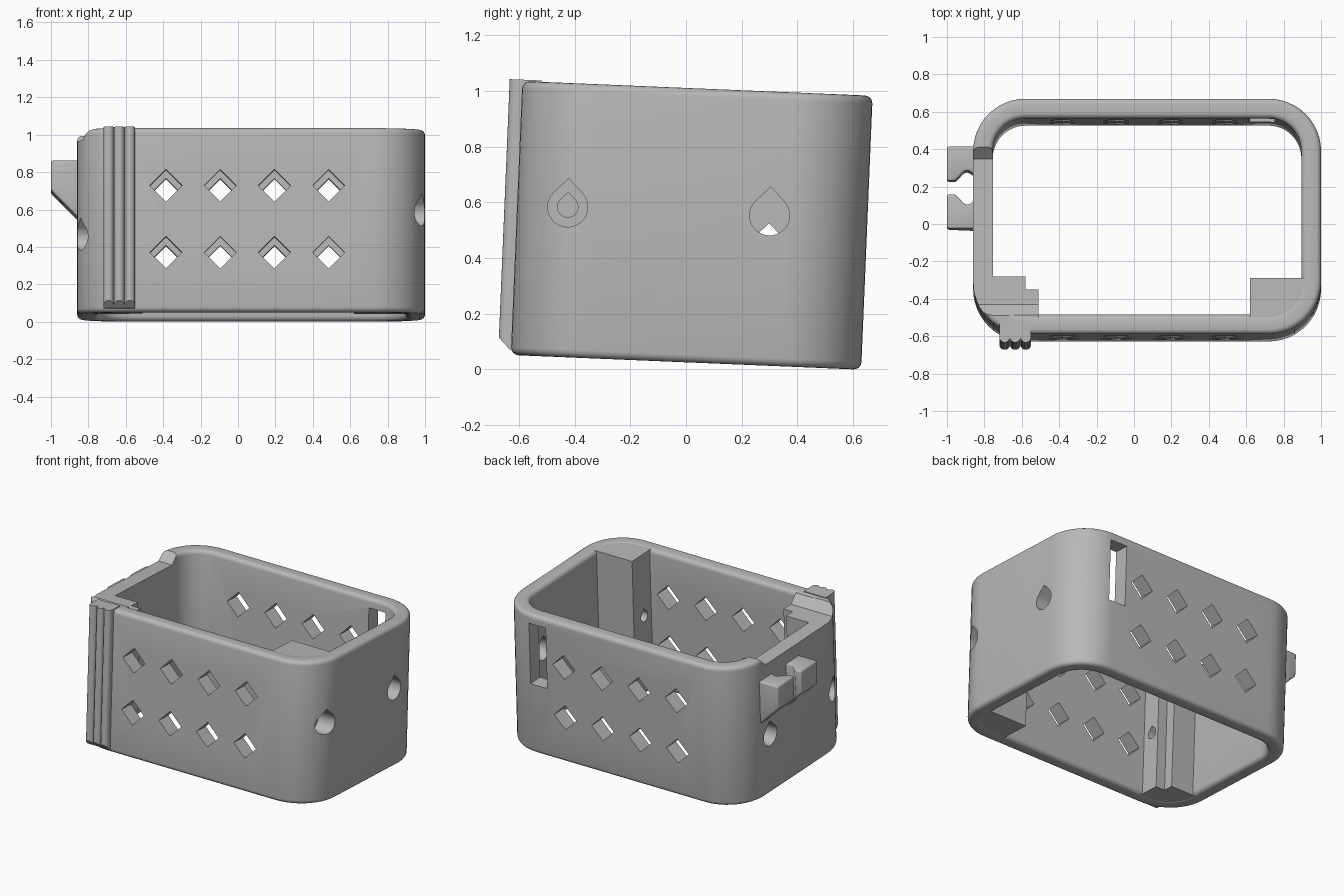
import bpy
import bmesh
from math import sin, cos, pi, radians
from mathutils import Matrix, Vector

cube = bpy.data.objects.get("Cube")
if cube:
    bpy.data.objects.remove(cube, do_unlink=True)

# Single plain grey
GREY = (0.48, 0.48, 0.48, 1)
grey = bpy.data.materials.new("plain_grey")
grey.use_nodes = True
grey.diffuse_color = GREY
grey.node_tree.nodes["Principled BSDF"].inputs["Base Color"].default_value = GREY

X0, X1, DEPTH, HEIGHT = -0.86, 1.0, 0.63, 0.985
WALL, CORNER, EDGE = 0.105, 0.28, 0.028
TILT = Matrix.Translation((0, 0, 0.0255)) @ Matrix.Rotation(radians(-2.4), 4, "X")


def make_object(name, bm):
    bmesh.ops.recalc_face_normals(bm, faces=bm.faces[:])
    mesh = bpy.data.meshes.new(name)
    bm.to_mesh(mesh)
    bm.free()
    mesh.materials.append(grey)
    obj = bpy.data.objects.new(name, mesh)
    bpy.context.collection.objects.link(obj)
    return obj


def rounded_rect(x0, x1, y0, y1, r, n):
    corners = [(x1 - r, y1 - r), (x0 + r, y1 - r), (x0 + r, y0 + r), (x1 - r, y0 + r)]
    return [(cx + r * cos(pi / 2 * (q + i / n)), cy + r * sin(pi / 2 * (q + i / n)))
            for q, (cx, cy) in enumerate(corners) for i in range(n + 1)]


def prism(name, points, axis, lo, hi, trim=None):
    """Extrude a flat outline along an axis, optionally trimmed by a plane."""
    place = {"x": lambda a, b, t: (t, a, b),
             "y": lambda a, b, t: (a, t, b),
             "z": lambda a, b, t: (a, b, t)}[axis]
    bm = bmesh.new()
    face = bm.faces.new([bm.verts.new(place(a, b, lo)) for a, b in points])
    ext = bmesh.ops.extrude_face_region(bm, geom=[face])
    verts = [g for g in ext["geom"] if isinstance(g, bmesh.types.BMVert)]
    bmesh.ops.translate(bm, verts=verts, vec=Vector(place(0, 0, hi - lo)))
    if trim:
        geom = bm.verts[:] + bm.edges[:] + bm.faces[:]
        bmesh.ops.bisect_plane(bm, geom=geom, plane_co=trim[0],
                               plane_no=trim[1], clear_outer=True)
        bmesh.ops.holes_fill(bm, edges=[e for e in bm.edges if e.is_boundary])
    return make_object(name, bm)


def apply_modifier(obj, mod):
    bpy.ops.object.select_all(action="DESELECT")
    bpy.context.view_layer.objects.active = obj
    obj.select_set(True)
    bpy.ops.object.modifier_apply(modifier=mod.name)


def combine(target, tool, operation):
    mod = target.modifiers.new("combine", "BOOLEAN")
    mod.operation = operation
    mod.solver = "EXACT"
    mod.object = tool
    apply_modifier(target, mod)
    bpy.data.objects.remove(tool, do_unlink=True)


def teardrop(y, z, r):
    """Round hole outline with a pointed roof."""
    arc = [(y + r * cos(a), z + r * sin(a))
           for a in (radians(135 + 270 * i / 24) for i in range(25))]
    return arc + [(y, z + r * 1.414)]


# Frame: rounded wall section swept around a rounded rectangle
section = rounded_rect(0, WALL, 0, HEIGHT, EDGE, 4)
bm = bmesh.new()
rings = [[bm.verts.new((x, y, z)) for x, y in
          rounded_rect(X0 + o, X1 - o, -DEPTH + o, DEPTH - o, CORNER - o, 12)]
         for o, z in section]
for i, ring in enumerate(rings):
    nxt = rings[(i + 1) % len(rings)]
    for j in range(len(ring)):
        k = (j + 1) % len(ring)
        bm.faces.new((ring[j], ring[k], nxt[k], nxt[j]))
frame = make_object("frame", bm)

# Inner corner posts
right_post = [(0.62, -0.33), (0.62, -0.58), (0.72, -0.58), (0.883, -0.513),
              (0.95, -0.35), (0.95, -0.33)]
left_post = [(-0.51, -0.39), (-0.51, -0.58), (-0.58, -0.58), (-0.743, -0.513),
             (-0.81, -0.35), (-0.81, -0.32), (-0.58, -0.32), (-0.58, -0.39)]
for outline in (right_post, left_post):
    combine(frame, prism("post", outline, "z", 0.003, HEIGHT - 0.003), "UNION")

# Lowered rim on the hinge side
notch = [(-0.47, 0.925), (0.31, 0.925), (0.435, 1.05), (-0.595, 1.05)]
combine(frame, prism("rim_notch", notch, "x", -1.0, -0.5), "DIFFERENCE")

# Diamond vents through front and back walls
for z in (0.319, 0.677):
    for i in range(4):
        x, s = -0.385 + 0.29 * i, 0.086
        diamond = [(x - s, z), (x, z - s), (x + s, z), (x, z + s)]
        combine(frame, prism("vent", diamond, "y", -1, 1), "DIFFERENCE")

# Screw holes: wide through the walls, narrow through the posts
for y, z, r, lo, hi in (
        (0.278, 0.54, 0.072, 0.8, 1.1), (-0.448, 0.54, 0.072, 0.87, 1.1),
        (-0.448, 0.54, 0.037, 0.55, 1.1), (0.278, 0.41, 0.072, -1.1, -0.7),
        (-0.448, 0.41, 0.072, -1.1, -0.74), (-0.448, 0.41, 0.037, -1.1, -0.45)):
    combine(frame, prism("screw_hole", teardrop(y, z, r), "x", lo, hi), "DIFFERENCE")

# Strap slot in the back wall
slot = [(0.62, 0.49), (0.75, 0.49), (0.75, 0.92), (0.62, 0.92)]
combine(frame, prism("strap_slot", slot, "y", 0.45, 0.8), "DIFFERENCE")

# Vertical grip ribs on the front corner
pitch = 0.0567
ribs = [(-0.55, -0.56), (-0.72, -0.56)]
for i in range(3):
    cx = -0.72 + pitch * (i + 0.5)
    ribs += [(cx - pitch / 2 * cos(pi * k / 10), -0.647 - pitch / 2 * sin(pi * k / 10))
             for k in range(11 if i == 2 else 10)]
grip = prism("grip_ribs", ribs, "z", 0.02, HEIGHT + 0.005,
             ((0, -0.63, 0.015), (0, -1, -1)))

# Pair of clip prongs on the side
prong = [(-0.85, 0.22), (-1.0, 0.22), (-1.0, 0.036), (-0.955, 0.036),
         (-0.905, 0.09), (-0.88, 0.09), (-0.85, 0.065)]
parts = [frame, grip]
for side, name in ((1, "back_clip_prong"), (-1, "front_clip_prong")):
    clip = prism(name, [(x, 0.16 + side * y) for x, y in prong], "z", 0.5, 0.835,
                 ((-1, 0, 0.675), (-1, 0, -1)))
    bevel = clip.modifiers.new("soft_edges", "BEVEL")
    bevel.width = 0.012
    bevel.segments = 3
    apply_modifier(clip, bevel)
    parts.append(clip)

# Lean everything slightly back and shade
for obj in parts:
    obj.data.transform(TILT)
    bpy.ops.object.select_all(action="DESELECT")
    bpy.context.view_layer.objects.active = obj
    obj.select_set(True)
    bpy.ops.object.shade_smooth_by_angle(angle=radians(30))
